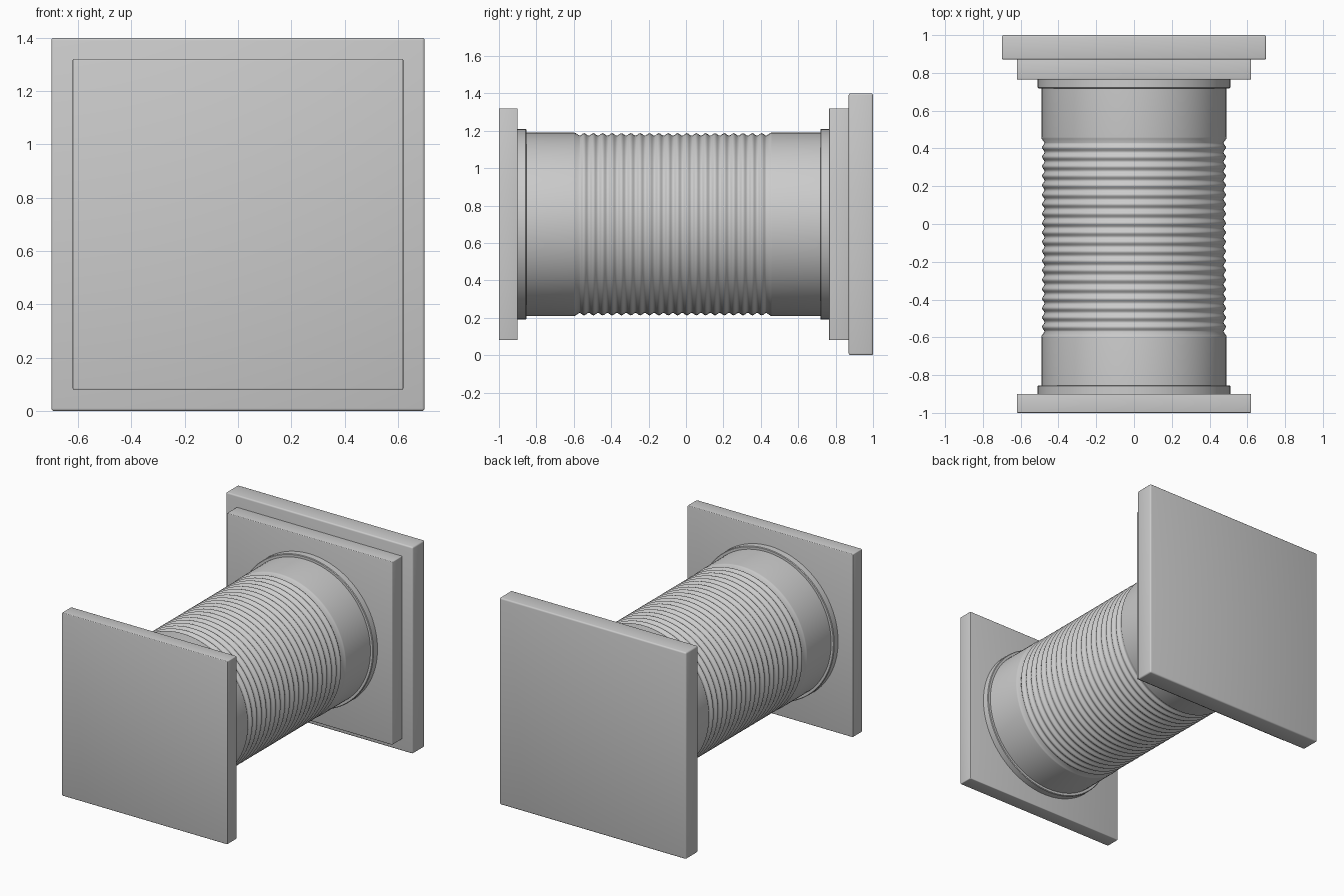
import bpy, bmesh, math

if "Cube" in bpy.data.objects:
    bpy.data.objects.remove(bpy.data.objects["Cube"])

CZ = 0.70      # height of the tube axis
SEG = 96


def finish(name, bm, angle):
    bmesh.ops.recalc_face_normals(bm, faces=bm.faces)
    mesh = bpy.data.meshes.new(name)
    bm.to_mesh(mesh)
    bm.free()
    ob = bpy.data.objects.new(name, mesh)
    bpy.context.collection.objects.link(ob)
    bpy.ops.object.select_all(action='DESELECT')
    ob.select_set(True)
    bpy.context.view_layer.objects.active = ob
    bpy.ops.object.shade_smooth_by_angle(angle=math.radians(angle))
    return ob


def plate(name, half, y0, y1, bevel):
    bm = bmesh.new()
    bmesh.ops.create_cube(bm, size=1)
    for v in bm.verts:
        v.co = (v.co.x * 2 * half, (y0 + y1) / 2 + v.co.y * (y1 - y0), CZ + v.co.z * 2 * half)
    bmesh.ops.bevel(bm, geom=bm.edges[:], offset=bevel, segments=3, profile=0.5, affect='EDGES')
    return finish(name, bm, 35)


def lathe(name, profile, angle=40):
    """Revolve (y, radius) points about the tube axis."""
    bm = bmesh.new()
    rings = []
    for y, r in profile:
        rings.append([bm.verts.new((r * math.cos(2 * math.pi * i / SEG), y,
                                    CZ + r * math.sin(2 * math.pi * i / SEG))) for i in range(SEG)])
    for a, b in zip(rings, rings[1:]):
        for i in range(SEG):
            j = (i + 1) % SEG
            bm.faces.new((a[i], a[j], b[j], b[i]))
    return finish(name, bm, angle)


# Square plates at both ends
plate("front_plate", 0.62, -1.0, -0.9, 0.005)
plate("back_inner_plate", 0.62, 0.765, 0.875, 0.005)
plate("back_wall_plate", 0.70, 0.87, 1.0, 0.01)

# Collars where the tube meets the plates
lathe("front_collar", [(-0.9, 0.51), (-0.858, 0.51), (-0.854, 0.506), (-0.854, 0.48)])
lathe("back_collar", [(0.765, 0.51), (0.722, 0.51), (0.718, 0.506), (0.718, 0.48)])

# Tube with smooth ends and twenty rounded ribs between them
R, MID, AMP = 0.49, 0.4805, 0.0065
RIBS, STEPS, START, PITCH = 20, 8, -0.57, 0.05
END = START + RIBS * PITCH
profile = [(-0.9, R), (START - 0.03, R), (START - 0.022, R - 0.001)]
for k in range(RIBS * STEPS + 1):
    profile.append((START + PITCH * k / STEPS, MID - AMP * math.cos(2 * math.pi * k / STEPS)))
profile += [(END + 0.022, R - 0.001), (END + 0.03, R), (0.77, R)]
lathe("bellows_tube", profile, 60)
